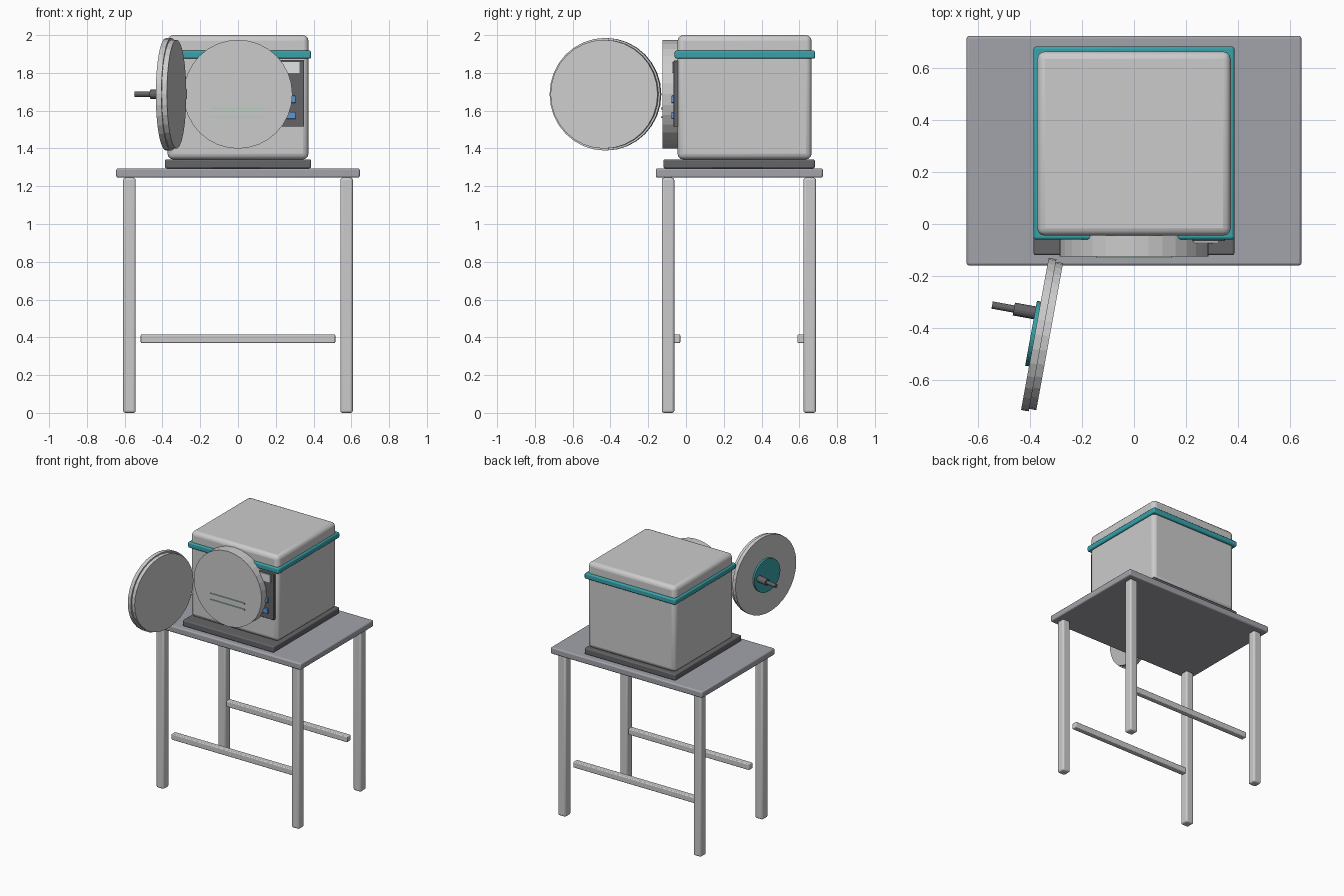
import bpy, math
from mathutils import Vector

if "Cube" in bpy.data.objects:
    bpy.data.objects.remove(bpy.data.objects["Cube"])

def material(name, rgb):
    m = bpy.data.materials.new(name)
    m.diffuse_color = (*rgb, 1)
    m.use_nodes = True
    m.node_tree.nodes["Principled BSDF"].inputs["Base Color"].default_value = m.diffuse_color
    return m

TEAL = material("teal", (0.04, 0.36, 0.40))
DARK = material("dark_grey", (0.13, 0.13, 0.14))
STEEL = material("table_grey", (0.36, 0.37, 0.40))
BLUE = material("blue", (0.12, 0.30, 0.62))
WHITE = material("screen_white", (0.75, 0.78, 0.80))
GREEN = material("tray_green", (0.45, 0.65, 0.52))

def finish(o, name, mat, bevel, segments=3):
    o.name = name
    if mat:
        o.data.materials.append(mat)
    if bevel:
        b = o.modifiers.new("bevel", 'BEVEL')
        b.width, b.segments, b.limit_method = bevel, segments, 'ANGLE'
        b.angle_limit = math.radians(40)
        bpy.ops.object.shade_smooth_by_angle(angle=math.radians(35))
    return o

def box(name, x, y, z, mat=None, bevel=0.0):
    """Box from (min, max) ranges."""
    bpy.ops.mesh.primitive_cube_add(size=1, location=[sum(r) / 2 for r in (x, y, z)])
    o = bpy.context.object
    o.scale = [r[1] - r[0] for r in (x, y, z)]
    bpy.ops.object.transform_apply(location=False, rotation=False, scale=True)
    return finish(o, name, mat, bevel)

def rod(name, start, end, radius, mat=None, sides=32, bevel=0.0):
    """Cylinder between two points."""
    a, b = Vector(start), Vector(end)
    bpy.ops.mesh.primitive_cylinder_add(vertices=sides, radius=radius, depth=(b - a).length,
                                        location=(a + b) / 2)
    o = bpy.context.object
    o.rotation_euler = (b - a).to_track_quat('Z', 'Y').to_euler()
    return finish(o, name, mat, bevel, 1)

# Table
box("table_top", (-0.645, 0.645), (-0.16, 0.725), (1.245, 1.295), STEEL, 0.01)
for depth, y in (("front", -0.095), ("back", 0.655)):
    for side, x in (("left", -0.575), ("right", 0.575)):
        box(f"{depth}_{side}_leg", (x - 0.033, x + 0.033), (y - 0.033, y + 0.033),
            (0.0, 1.245), None, 0.012)
for name, y in (("front_stretcher", -0.052), ("back_stretcher", 0.612)):
    box(name, (-0.515, 0.515), (y - 0.022, y + 0.022), (0.37, 0.415), None, 0.006)

# Steriliser housing
box("base_plinth", (-0.387, 0.387), (-0.12, 0.682), (1.295, 1.342), DARK, 0.008)
box("housing", (-0.373, 0.373), (-0.045, 0.665), (1.342, 2.0), None, 0.03)
box("trim_band", (-0.387, 0.387), (-0.06, 0.684), (1.875, 1.918), TEAL, 0.01)

# Chamber collar and trays
Z = 1.687
rod("chamber_collar", (0, -0.0, Z), (0, -0.125, Z), 0.288)
for i, z in enumerate((1.565, 1.612)):
    box(f"tray_{i + 1}", (-0.145, 0.145), (-0.132, -0.05), (z - 0.005, z + 0.005), GREEN)

# Control panel
box("control_panel", (0.19, 0.35), (-0.066, -0.03), (1.515, 1.865), DARK, 0.004)
box("screen", (0.22, 0.325), (-0.073, -0.06), (1.80, 1.858), WHITE)
for i, z in enumerate((1.575, 1.66)):
    box(f"button_{i + 1}", (0.235, 0.305), (-0.077, -0.06), (z - 0.019, z + 0.019), BLUE, 0.003)

# Open round door, swung about 100 degrees
t = math.radians(10.3)
out = Vector((-math.cos(t), math.sin(t), 0))
along = Vector((math.sin(t), math.cos(t), 0))
c = Vector((-0.325, -0.434, Z))
rod("door_inner_plate", c, c + out * 0.03, 0.288)
rod("door_disc", c + out * 0.028, c + out * 0.058, 0.298)
rod("door_badge_plate", c + out * 0.057, c + out * 0.073, 0.127, TEAL)
h = c + along * 0.08
rod("handle_hub", h + out * 0.06, h + out * 0.155, 0.025, DARK, 16)
rod("handle_rod", h + out * 0.15, h + out * 0.24, 0.014, DARK, 12)
